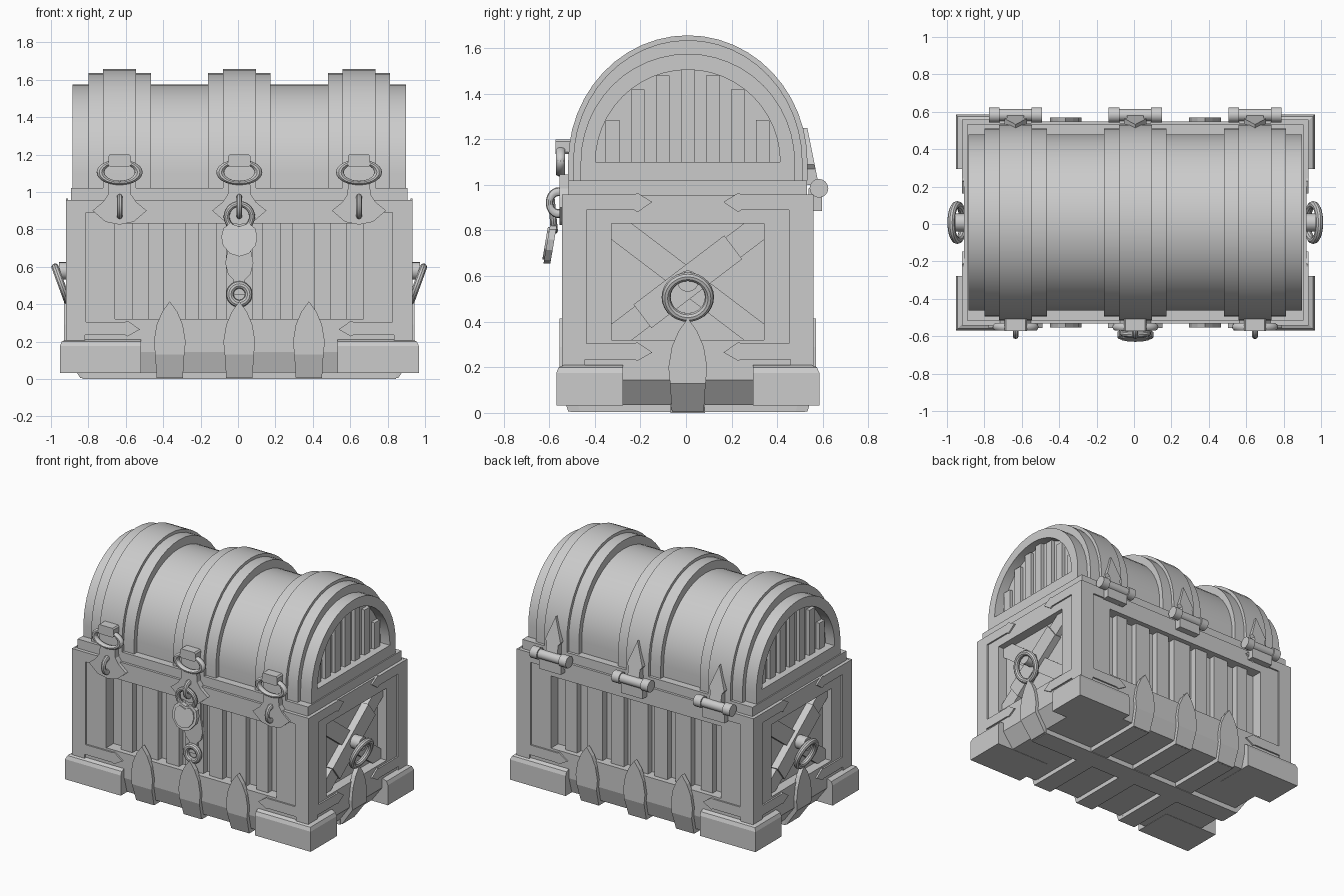
import bpy, bmesh, math
from mathutils import Matrix, Vector

cube = bpy.data.objects.get("Cube")
if cube:
    bpy.data.objects.remove(cube, do_unlink=True)

grey = bpy.data.materials.new("plain_grey")
grey.use_nodes = True
grey.diffuse_color = (0.6, 0.6, 0.6, 1)
grey.node_tree.nodes["Principled BSDF"].inputs["Base Color"].default_value = (0.6, 0.6, 0.6, 1)

CENTRE = Vector((0.007, 0.008, 0))
FRONT, RIGHT, BACK, LEFT = (math.radians(a) for a in (0, 90, 180, 270))


def finish(name, bm, smooth=False):
    bmesh.ops.recalc_face_normals(bm, faces=bm.faces)
    mesh = bpy.data.meshes.new(name)
    bm.to_mesh(mesh)
    bm.free()
    mesh.materials.append(grey)
    obj = bpy.data.objects.new(name, mesh)
    obj.location = CENTRE
    bpy.context.collection.objects.link(obj)
    if smooth:
        bpy.ops.object.select_all(action="DESELECT")
        obj.select_set(True)
        bpy.context.view_layer.objects.active = obj
        bpy.ops.object.shade_smooth_by_angle(angle=math.radians(35))
    return obj


def prism(name, pts, d0, d1, side=FRONT, lean=0, z0=0, smooth=False):
    """Extrude a (u, z) outline from depth d0 to d1 outwards on one side of the chest."""
    bm = bmesh.new()
    rot = Matrix.Rotation(side, 3, "Z")
    rings = [[bm.verts.new(rot @ Vector((u, -d - lean * (z - z0), z))) for u, z in pts]
             for d in (d0, d1)]
    for ring in rings:
        bm.faces.new(ring)
    for i in range(len(pts)):
        j = (i + 1) % len(pts)
        bm.faces.new((rings[0][i], rings[0][j], rings[1][j], rings[1][i]))
    return finish(name, bm, smooth)


def rect(u0, u1, z0, z1):
    return [(u0, z0), (u1, z0), (u1, z1), (u0, z1)]


def mirrored(half):
    """Close a right-hand half outline, listed bottom to top, across u = 0."""
    return half + [(-u, z) for u, z in reversed(half) if u > 0]


def shifted(pts, du):
    return [(u + du, z) for u, z in pts]


def box(name, x, y, z):
    return prism(name, rect(x[0], x[1], z[0], z[1]), -y[0], -y[1])


def arch(ry, rz, base, n=24):
    pts = [(ry * math.cos(math.pi * i / n), 1.1 + rz * math.sin(math.pi * i / n))
           for i in range(n + 1)]
    return [(ry, base)] + pts + [(-ry, base)]


def ellipse(z, ru, rz, n=24):
    return [(ru * math.cos(math.tau * i / n), z + rz * math.sin(math.tau * i / n))
            for i in range(n)]


def ring(name, u, d, z, major, minor, side=FRONT, tilt=0.0, turn=0.0, squash=1.0):
    """Torus standing upright against one side."""
    bm = bmesh.new()
    m, n = 28, 10
    mat = (Matrix.Rotation(side, 4, "Z") @ Matrix.Translation((u, -d, z))
           @ Matrix.Rotation(turn, 4, "Z") @ Matrix.Rotation(tilt, 4, "X")
           @ Matrix.Diagonal((1, 1, squash, 1)))
    grid = []
    for i in range(m):
        a = math.tau * i / m
        grid.append([])
        for j in range(n):
            b = math.tau * j / n
            r = major + minor * math.cos(b)
            grid[i].append(bm.verts.new(mat @ Vector((r * math.cos(a), minor * math.sin(b), r * math.sin(a)))))
    for i in range(m):
        for j in range(n):
            k, l = (i + 1) % m, (j + 1) % n
            bm.faces.new((grid[i][j], grid[k][j], grid[k][l], grid[i][l]))
    return finish(name, bm, True)


def rod(name, x0, x1, d, z, r):
    """Round bar lying along x on the back or front."""
    return prism(name, [(d + u, v) for u, v in ellipse(z, r, r, 16)], x0, x1, RIGHT, smooth=True)


# Body: tapered floor, rails, corner posts, recessed core and rim
floor = box("floor", (-0.915, 0.915), (-0.54, 0.54), (0.035, 0.145))
for v in floor.data.vertices:
    if v.co.z < 0.1:
        v.co.x *= 0.91
        v.co.y *= 0.94
box("bottom_rail", (-0.915, 0.915), (-0.54, 0.54), (0.145, 0.32))
box("top_rail", (-0.915, 0.915), (-0.54, 0.54), (0.83, 0.955))
box("core", (-0.845, 0.845), (-0.46, 0.46), (0.32, 0.83))
box("rim", (-0.9, 0.9), (-0.523, 0.523), (0.955, 1.02))
for sx in (-1, 1):
    for sy in (-1, 1):
        box("corner_post", sorted((sx * 0.665, sx * 0.915)), sorted((sy * 0.335, sy * 0.54)), (0.32, 0.83))
        # Feet with bevelled outer top edges
        foot = box("foot", sorted((sx * 0.525, sx * 0.96)), sorted((sy * 0.285, sy * 0.577)), (0.033, 0.21))
        bm = bmesh.new()
        bm.from_mesh(foot.data)
        edges = [e for e in bm.edges if all(v.co.z > 0.2 for v in e.verts)
                 and (all(abs(v.co.x) > 0.9 for v in e.verts) or all(abs(v.co.y) > 0.5 for v in e.verts))]
        bmesh.ops.bevel(bm, geom=edges, offset=0.035, segments=2, profile=0.5, affect="EDGES")
        bm.to_mesh(foot.data)
        bm.free()

# Vertical boards in the long recesses
for side in (FRONT, BACK):
    for u, w in ((-0.53, 0.045), (-0.345, 0.06), (-0.17, 0.05), (0, 0.07), (0.17, 0.05), (0.345, 0.06), (0.53, 0.045)):
        prism("wall_board", rect(u - w, u + w, 0.32, 0.83), 0.46, 0.505, side)

# Crossed braces in the end recesses
for side in (RIGHT, LEFT):
    for s, depth in ((-1, 0.87), (1, 0.885)):
        w, h, c = 0.335, 0.255, 0.575
        pts = [(-w, c - h), (-w + 0.09, c - h), (w, c + h - 0.07),
               (w, c + h), (w - 0.09, c + h), (-w, c - h + 0.07)]
        prism("end_brace", [(s * u, z) for u, z in pts], 0.845, depth, side)
    angle = math.atan2(0.51, 0.67)
    sleeve = [(u * math.cos(angle) - v * math.sin(angle), 0.575 + u * math.sin(angle) + v * math.cos(angle))
              for u, v in rect(-0.25, 0.25, -0.065, 0.065)]
    prism("brace_sleeve", sleeve, 0.845, 0.897, side)

# Corner brackets with arrow-tipped arms
for side, edge, depth in ((FRONT, 0.926, 0.54), (BACK, 0.926, 0.54), (RIGHT, 0.551, 0.915), (LEFT, 0.551, 0.915)):
    inner, barb, tip = edge - 0.107, edge - 0.315, edge - 0.395
    bracket = [(edge, 0.145), (edge, 0.957), (barb, 0.957), (barb - 0.015, 0.965), (tip, 0.925),
               (barb - 0.015, 0.88), (barb, 0.89), (inner, 0.89), (inner, 0.305), (barb, 0.305),
               (barb - 0.015, 0.31), (tip, 0.265), (barb - 0.015, 0.228), (barb, 0.235), (edge - 0.1, 0.235),
               (edge - 0.1, 0.145)]
    for s in (-1, 1):
        prism("corner_bracket", [(s * u, z) for u, z in bracket], depth, depth + 0.011, side)

# Pointed straps climbing the walls, with runners under the floor
spike = mirrored([(0.078, 0.13), (0.085, 0.2), (0.07, 0.29), (0.04, 0.36), (0, 0.415)])
tail = mirrored([(0.07, 0.005), (0.078, 0.13)])
for side, depth, places, lean in ((FRONT, 0.54, (-0.372, 0, 0.372), 0.3), (BACK, 0.54, (-0.372, 0, 0.372), 0.3),
                                  (RIGHT, 0.915, (0,), 0.7), (LEFT, 0.915, (0,), 0.7)):
    for u in places:
        prism("strap_point", shifted(spike, u), depth - 0.01, depth + 0.022, side)
        prism("strap_tail", shifted(tail, u), depth - 0.03, depth + 0.022, side, lean, 0.13)
for u in (-0.372, 0, 0.372):
    box("cross_runner", (u - 0.07, u + 0.07), (-0.515, 0.515), (0.004, 0.04))
box("long_runner", (-0.838, 0.838), (-0.075, 0.075), (0, 0.04))

# Lid barrel, recessed ends and raised hoops
prism("lid_barrel", arch(0.47, 0.475, 1.02), -0.82, 0.82, RIGHT, smooth=True)
for side in (RIGHT, LEFT):
    prism("lid_end_rim", arch(0.47, 0.475, 1.02) + arch(0.405, 0.405, 1.02)[::-1], 0.82, 0.892, side, smooth=True)
    prism("lid_end_sill", rect(-0.405, 0.405, 1.02, 1.1), 0.82, 0.892, side)
    for i in range(-3, 4):
        u = i * 0.11
        top = 1.1 + math.sqrt(0.405 ** 2 - (abs(u) + 0.03) ** 2)
        prism("lid_end_board", rect(u - 0.03, u + 0.03, 1.1, top), 0.82, 0.845, side)
for x in (-0.64, 0, 0.64):
    prism("wide_hoop", arch(0.503, 0.535, 1.02), x - 0.167, x + 0.167, RIGHT, smooth=True)
    prism("narrow_hoop", arch(0.525, 0.556, 1.02), x - 0.088, x + 0.088, RIGHT, smooth=True)

# Front clasps
fan = mirrored([(0, 0.825), (0.075, 0.84), (0.145, 0.9), (0.09, 0.945), (0.062, 0.985), (0.058, 1.045)])
for x in (-0.64, 0, 0.64):
    prism("clasp_plate", shifted(fan, x), 0.523, 0.563, FRONT)
    ring("clasp_link", x, 0.558, 1.105, 0.102, 0.021, squash=0.56)
    mount = mirrored([(0.052, 1.135), (0.06, 1.145), (0.06, 1.19), (0.052, 1.2)])
    prism("clasp_mount", shifted(mount, x), 0.48, 0.58, FRONT)
    ring("clasp_staple", x, 0.567, 0.922, 0.04, 0.016, turn=math.pi / 2, squash=1.2)

# Padlock and key plate
ring("padlock_shackle", 0, 0.592, 0.868, 0.068, 0.016, tilt=0.1)
body = mirrored([(0, 0.655), (0.05, 0.67), (0.088, 0.715), (0.096, 0.76), (0.085, 0.805), (0.05, 0.832), (0, 0.815)])
prism("padlock_body", body, 0.575, 0.605, FRONT, -0.17, 0.82)
prism("padlock_face", [(u * 0.8, 0.748 + (z - 0.748) * 0.8) for u, z in body], 0.605, 0.613, FRONT, -0.17, 0.82)
key_plate = mirrored([(0.035, 0.45), (0.03, 0.53), (0.06, 0.56), (0.075, 0.62), (0.06, 0.7), (0.06, 0.83)])
prism("key_plate", key_plate, 0.5, 0.52, FRONT)
ring("key_ring", 0, 0.525, 0.453, 0.05, 0.02)

# Back hinges
leaf = mirrored([(0.045, 1.0), (0.045, 1.07), (0.06, 1.09), (0.03, 1.17), (0, 1.25)])
for x in (-0.64, 0, 0.64):
    rod("hinge_pin", x - 0.1, x + 0.1, 0.575, 0.985, 0.032)
    for s in (-1, 1):
        ends = sorted((x + s * 0.085, x + s * 0.142))
        rod("hinge_knuckle", ends[0], ends[1], 0.575, 0.985, 0.041)
    prism("hinge_plate", rect(-x - 0.085, -x + 0.085, 0.885, 0.985), 0.53, 0.588, BACK)
    prism("hinge_leaf", shifted(leaf, -x), 0.52, 0.57, BACK, -0.2, 1.02)

# Ring handles on the ends
for side in (RIGHT, LEFT):
    prism("handle_boss", ellipse(0.578, 0.047, 0.047, 16), 0.845, 0.965, side, smooth=True)
    ring("handle_ring", 0, 0.952, 0.508, 0.095, 0.02, side, tilt=0.35)
